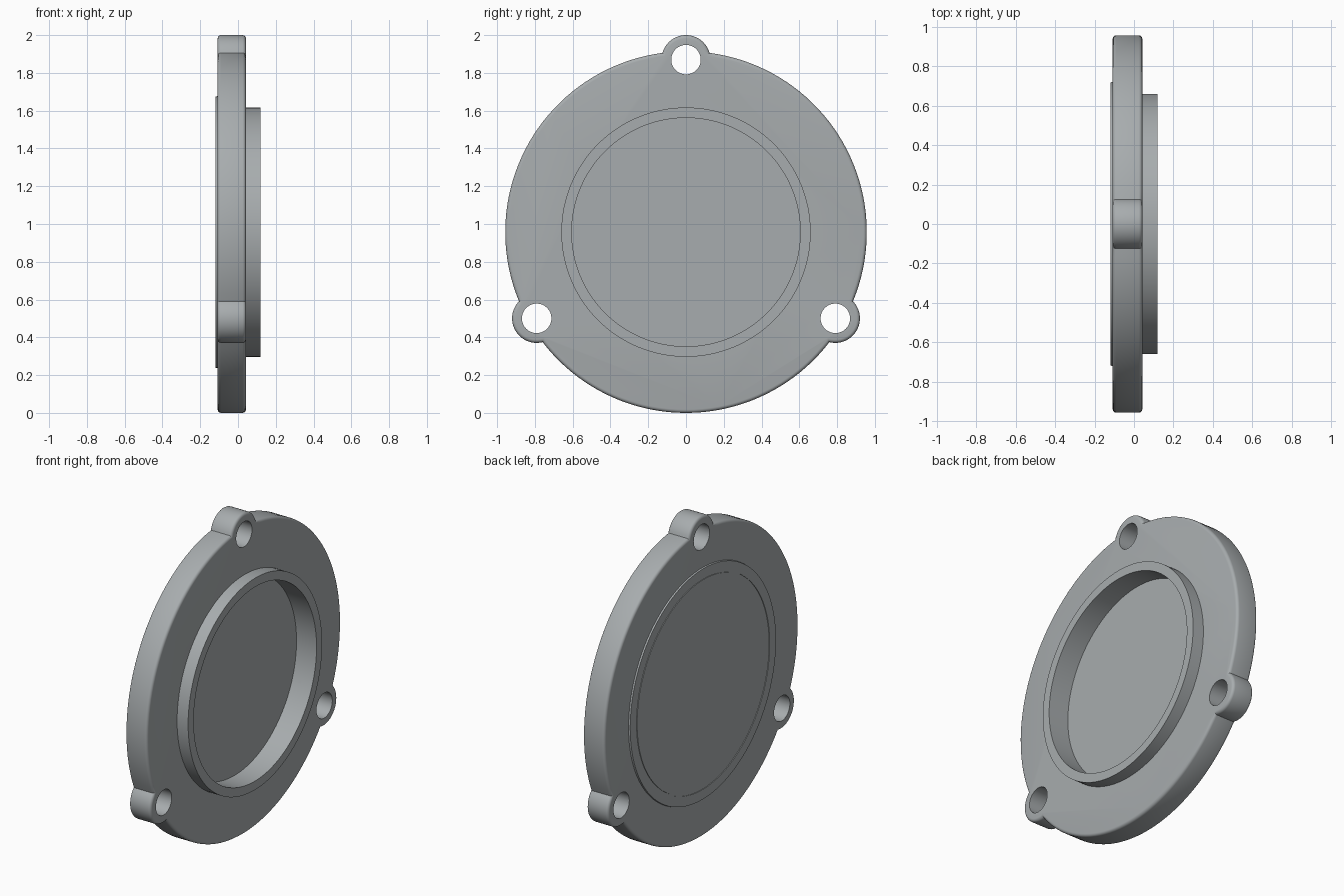
import bpy, bmesh
from math import radians, degrees, sin, cos, acos, atan2, tau
from mathutils import Matrix, Vector

default = bpy.data.objects.get("Cube")
if default:
    bpy.data.objects.remove(default, do_unlink=True)

CENTRE = 0.957                 # height of the main axis, also the plate radius
RADIUS = 0.957
LUG_DIST, LUG_R, HOLE_R = 0.913, 0.13, 0.078
LUG_ANGLES = [radians(a) for a in (90, 210, 330)]
BACK, FACE = -0.108, 0.042     # the two plate faces along x
RIM_X = 0.118
BORE_R, RING_R, FLOOR_X = 0.605, 0.66, -0.02

grey = bpy.data.materials.new("satin grey")
grey.use_nodes = True
colour = (0.39, 0.415, 0.425, 1)
grey.diffuse_color = colour
shader = next(n for n in grey.node_tree.nodes if n.type == 'BSDF_PRINCIPLED')
shader.inputs["Base Color"].default_value = colour
shader.inputs["Roughness"].default_value = 0.5


def finish(name, bm):
    bmesh.ops.recalc_face_normals(bm, faces=bm.faces)
    mesh = bpy.data.meshes.new(name)
    bm.to_mesh(mesh)
    bm.free()
    mesh.materials.append(grey)
    obj = bpy.data.objects.new(name, mesh)
    bpy.context.collection.objects.link(obj)
    return obj


def smooth(obj):
    bpy.ops.object.select_all(action='DESELECT')
    obj.select_set(True)
    bpy.context.view_layer.objects.active = obj
    bpy.ops.object.shade_smooth_by_angle(angle=radians(32))


def polar(angle, r):
    return Vector((0, r * cos(angle), CENTRE + r * sin(angle)))


def lathe(name, profile):
    """Spin (x, radius) points about the main axis."""
    bm = bmesh.new()
    verts = [bm.verts.new((x, 0, CENTRE + r)) for x, r in profile]
    edges = [bm.edges.new(pair) for pair in zip(verts, verts[1:])]
    bmesh.ops.spin(bm, geom=verts + edges, cent=(0, 0, CENTRE), axis=(1, 0, 0),
                   angle=tau, steps=128, use_duplicate=False)
    bmesh.ops.remove_doubles(bm, verts=bm.verts, dist=0.0001)
    obj = finish(name, bm)
    smooth(obj)
    return obj


# Plate outline: three lug arcs joined by three arcs of the main circle
arc = acos((RADIUS**2 - LUG_DIST**2 - LUG_R**2) / (2 * LUG_DIST * LUG_R))
half = atan2(LUG_R * sin(arc), LUG_DIST + LUG_R * cos(arc))
outline = []
for base in LUG_ANGLES:
    hub = polar(base, LUG_DIST)
    for i in range(25):
        a = base - arc + 2 * arc * i / 24
        outline.append(hub + LUG_R * Vector((0, cos(a), sin(a))))
    span = tau / 3 - 2 * half
    outline += [polar(base + half + span * i / 40, RADIUS) for i in range(1, 40)]

# Plate with rounded rims
bm = bmesh.new()
cap = bm.faces.new([bm.verts.new(p + Vector((BACK, 0, 0))) for p in outline])
top = bmesh.ops.extrude_face_region(bm, geom=[cap], use_keep_orig=True)["geom"]
bmesh.ops.translate(bm, vec=(FACE - BACK, 0, 0),
                    verts=[v for v in top if isinstance(v, bmesh.types.BMVert)])
bmesh.ops.recalc_face_normals(bm, faces=bm.faces)
rims = [e for e in bm.edges if abs(e.verts[0].co.x - e.verts[1].co.x) < 0.001]
bmesh.ops.bevel(bm, geom=rims, offset=0.018, segments=4, profile=0.5,
                affect='EDGES', clamp_overlap=False)
plate = finish("flange_plate", bm)

# Cutters for the bolt holes and the round pocket
bm = bmesh.new()
turn = Matrix.Rotation(radians(90), 4, 'Y')
for base in LUG_ANGLES:
    bmesh.ops.create_cone(bm, cap_ends=True, segments=48, radius1=HOLE_R, radius2=HOLE_R,
                          depth=1, matrix=Matrix.Translation(polar(base, LUG_DIST)) @ turn)
pocket = Matrix.Translation((FLOOR_X + 0.25, 0, CENTRE)) @ turn
bmesh.ops.create_cone(bm, cap_ends=True, segments=128, radius1=BORE_R, radius2=BORE_R,
                      depth=0.5, matrix=pocket)
cutter = finish("hole_cutter", bm)
cutter.hide_render = True

cut = plate.modifiers.new("holes", 'BOOLEAN')
cut.operation = 'DIFFERENCE'
cut.solver = 'EXACT'
cut.object = cutter
graph = bpy.context.evaluated_depsgraph_get()
plate.data = bpy.data.meshes.new_from_object(plate.evaluated_get(graph))
plate.modifiers.clear()
bpy.data.objects.remove(cutter, do_unlink=True)
smooth(plate)

# Raised collar around the pocket
lathe("locating_ring", [(FACE, RING_R), (RIM_X, RING_R), (RIM_X, BORE_R), (FACE, BORE_R)])

# Shallow raised pad on the other face, with a fine groove
lathe("back_pad", [(BACK, 0.72), (-RIM_X, 0.718), (-RIM_X, 0.656), (-0.114, 0.656),
                   (-0.114, 0.65), (-RIM_X, 0.65), (-RIM_X, 0)])
